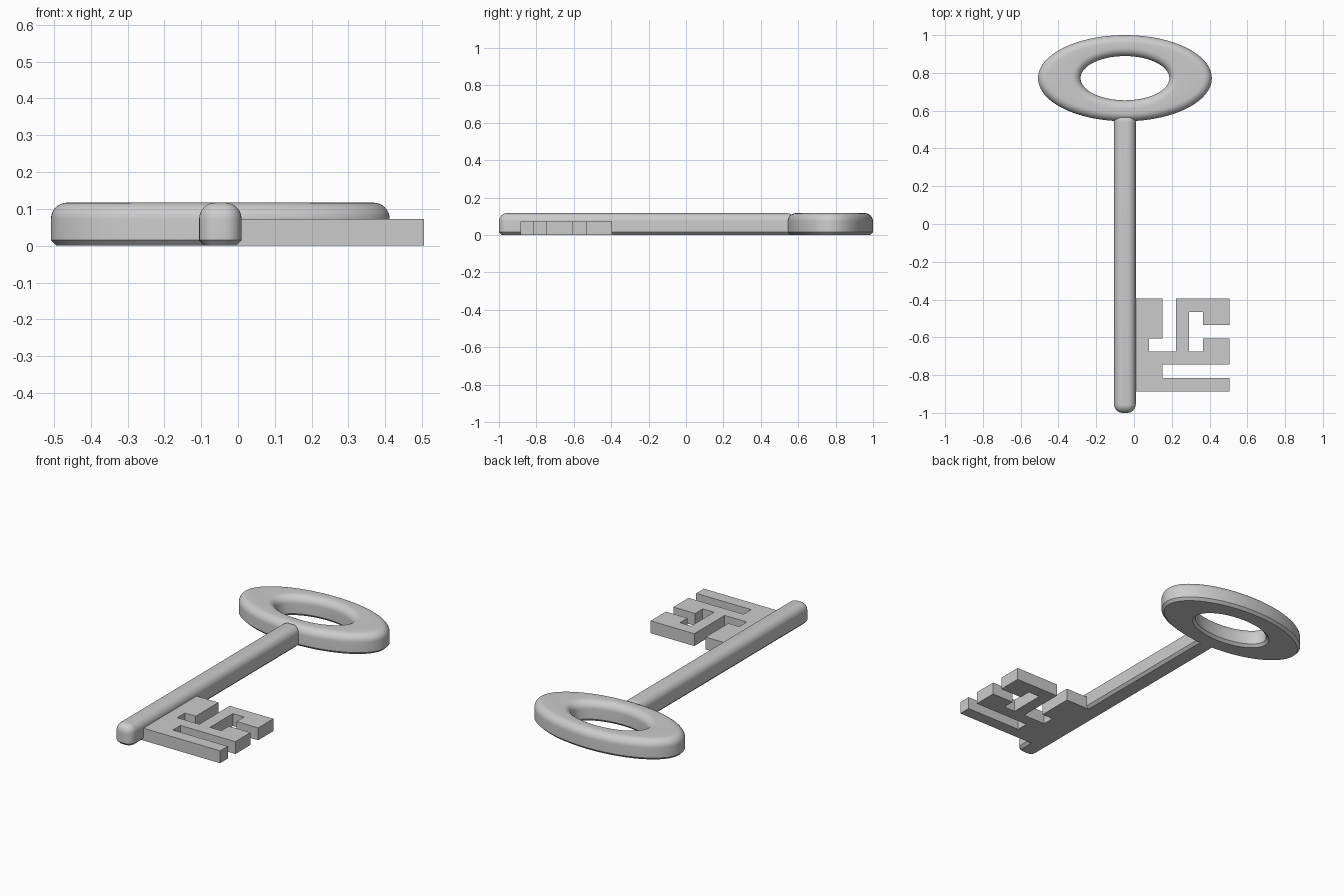
import bpy, bmesh
from math import sin, cos, pi, hypot

if "Cube" in bpy.data.objects:
    bpy.data.objects.remove(bpy.data.objects["Cube"])

H = 0.117      # key thickness
R = 0.044      # top edge rounding
C = 0.015      # bottom chamfer
CX = -0.048    # shaft and bow centre line

# Edge profile as (inset, height), from the underside to the top
PROFILE = [(C, 0), (0, C)]
PROFILE += [(R * (1 - cos(a)), H - R + R * sin(a)) for a in [i * pi / 16 for i in range(9)]]


def finish(bm, name, smooth=True):
    bmesh.ops.recalc_face_normals(bm, faces=bm.faces)
    mesh = bpy.data.meshes.new(name)
    bm.to_mesh(mesh)
    bm.free()
    obj = bpy.data.objects.new(name, mesh)
    bpy.context.collection.objects.link(obj)
    if smooth:
        bpy.ops.object.select_all(action='DESELECT')
        obj.select_set(True)
        bpy.context.view_layer.objects.active = obj
        bpy.ops.object.shade_smooth_by_angle(angle=0.6)
    return obj


def loft(name, rings, cyclic):
    bm = bmesh.new()
    loops = [[bm.verts.new(p) for p in ring] for ring in rings]
    pairs = list(zip(loops, loops[1:]))
    if cyclic:
        pairs.append((loops[-1], loops[0]))
    else:
        bm.faces.new(loops[0])
        bm.faces.new(loops[-1])
    n = len(loops[0])
    for a, b in pairs:
        for i in range(n):
            j = (i + 1) % n
            bm.faces.new((a[i], a[j], b[j], b[i]))
    return finish(bm, name)


def ellipse(rx, ry, inset, z, n=96):
    pts = []
    for i in range(n):
        c, s = cos(2 * pi * i / n), sin(2 * pi * i / n)
        k = inset / hypot(ry * c, rx * s)
        pts.append((CX + (rx - ry * k) * c, 0.772 + (ry - rx * k) * s, z))
    return pts


def rounded_rect(inset, z, hw=0.0575, y0=-1.0, y1=0.585, r=0.046, n=8):
    pts = []
    corners = [(hw - r, y1 - r), (r - hw, y1 - r), (r - hw, y0 + r), (hw - r, y0 + r)]
    for q, (x, y) in enumerate(corners):
        for i in range(n + 1):
            a = pi / 2 * (q + i / n)
            pts.append((CX + x + (r - inset) * cos(a), y + (r - inset) * sin(a), z))
    return pts


# Oval bow: outer wall up, then inner wall back down
outer = [ellipse(0.46, 0.228, d, z) for d, z in PROFILE]
inner = [ellipse(0.235, 0.117, -d, z) for d, z in reversed(PROFILE)]
loft("bow", outer + inner, True)

# Shaft with rounded tip
loft("shaft", [rounded_rect(d, z) for d, z in PROFILE], False)

# Flat bit with its cut teeth
OUTLINE = [(-0.04, -0.395), (0.15, -0.395), (0.15, -0.605), (0.08, -0.605),
           (0.08, -0.675), (0.223, -0.675), (0.223, -0.395), (0.505, -0.395),
           (0.505, -0.535), (0.365, -0.535), (0.365, -0.465), (0.292, -0.465),
           (0.292, -0.675), (0.365, -0.675), (0.365, -0.605), (0.505, -0.605),
           (0.505, -0.745), (0.15, -0.745), (0.15, -0.815), (0.505, -0.815),
           (0.505, -0.886), (-0.04, -0.886)]
bm = bmesh.new()
base = bm.faces.new([bm.verts.new((x, y, 0)) for x, y in OUTLINE])
ext = bmesh.ops.extrude_face_region(bm, geom=[base], use_keep_orig=True)
bmesh.ops.translate(bm, vec=(0, 0, 0.072),
                    verts=[v for v in ext["geom"] if isinstance(v, bmesh.types.BMVert)])
finish(bm, "bit", smooth=False)
